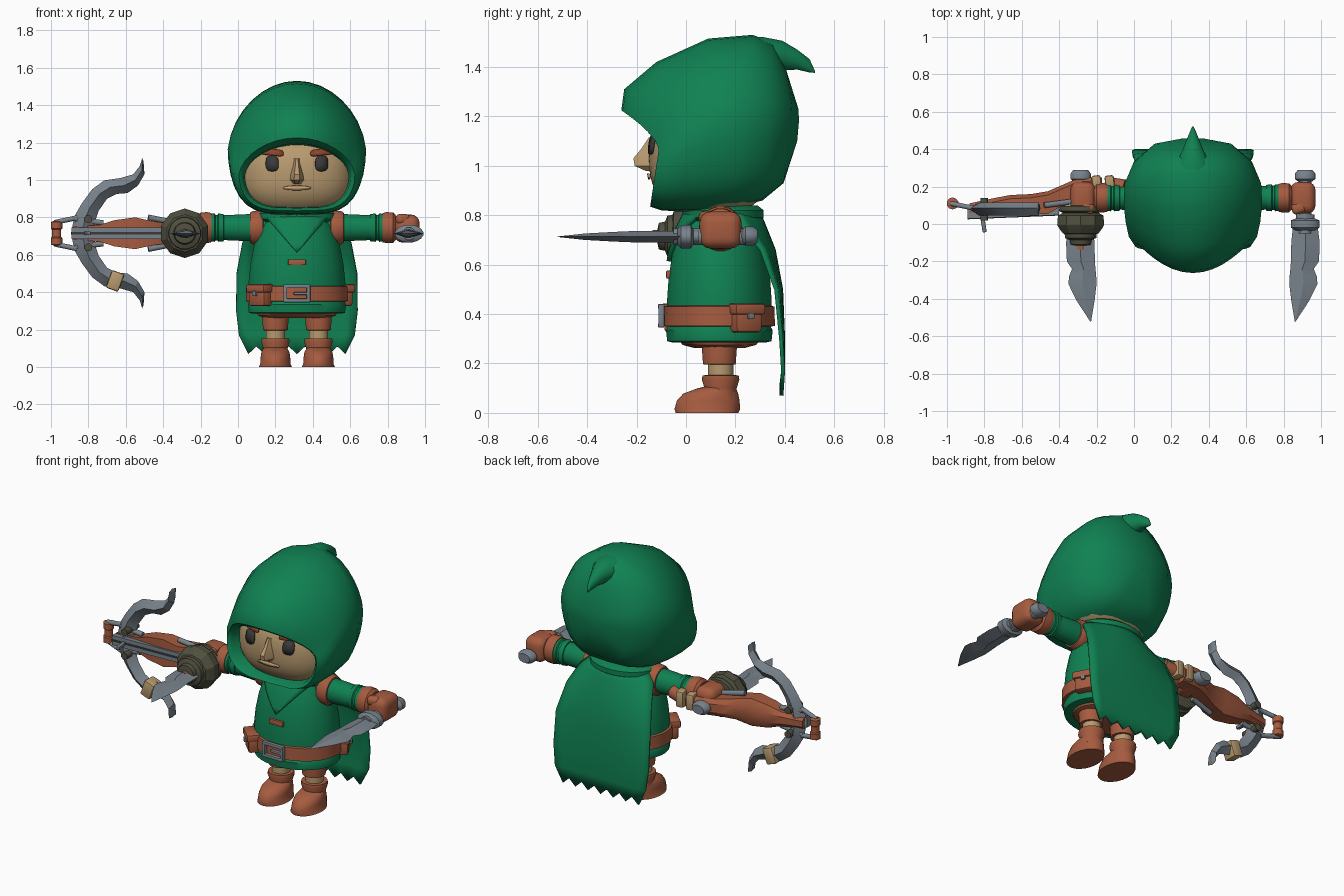
import bpy, bmesh, math
from mathutils import Vector, Matrix

if "Cube" in bpy.data.objects:
    bpy.data.objects.remove(bpy.data.objects["Cube"])

CX, CY = 0.315, 0.135          # centre line of the figure


def mat(name, c):
    m = bpy.data.materials.new(name)
    m.diffuse_color = (*c, 1)
    m.use_nodes = True
    m.node_tree.nodes["Principled BSDF"].inputs["Base Color"].default_value = m.diffuse_color
    return m


GREEN = mat("green_cloth", (0.005, 0.22, 0.085))
BROWN = mat("brown_leather", (0.38, 0.105, 0.05))
SKIN = mat("skin", (0.48, 0.325, 0.16))
STEEL = mat("steel", (0.19, 0.225, 0.26))
OLIVE = mat("olive_iron", (0.08, 0.08, 0.05))
DARK = mat("dark_grey", (0.04, 0.042, 0.04))
HAIR = mat("brow_red", (0.27, 0.06, 0.025))
LIP = mat("lip", (0.62, 0.38, 0.19))


def finish(bm, name, m, smooth=40):
    bmesh.ops.recalc_face_normals(bm, faces=bm.faces[:])
    me = bpy.data.meshes.new(name)
    bm.to_mesh(me)
    bm.free()
    me.materials.append(m)
    o = bpy.data.objects.new(name, me)
    bpy.context.collection.objects.link(o)
    if smooth:
        bpy.ops.object.select_all(action='DESELECT')
        o.select_set(True)
        bpy.context.view_layer.objects.active = o
        bpy.ops.object.shade_smooth_by_angle(angle=math.radians(smooth))
    return o


def loft(name, rings, m, smooth=40, closed=True):
    """Skin a list of equal point rings; closed rings get end caps."""
    bm = bmesh.new()
    R = [[bm.verts.new(p) for p in r] for r in rings]
    n = len(R[0])
    for a, b in zip(R, R[1:]):
        for i in range(n if closed else n - 1):
            j = (i + 1) % n
            bm.faces.new((a[i], a[j], b[j], b[i]))
    if closed:
        bm.faces.new(R[0])
        bm.faces.new(R[-1])
    return finish(bm, name, m, smooth)


def ell(c, ra, rb, axis, n=20):
    """Ellipse around a point, perpendicular to an axis (0, 1 or 2)."""
    u, v = [(1, 2), (0, 2), (0, 1)][axis]
    pts = []
    for i in range(n):
        a = 2 * math.pi * (i + 0.5) / n
        p = list(c)
        p[u] += ra * math.cos(a)
        p[v] += rb * math.sin(a)
        pts.append(p)
    return pts


def turned(name, c, prof, m, axis, n=20, flat=1.0, smooth=40):
    """Lathe with (position, radius) pairs along an axis."""
    rings = []
    for t, r in prof:
        p = list(c)
        p[axis] = t
        rings.append(ell(p, r, r * flat, axis, n))
    return loft(name, rings, m, smooth)


def box(name, c, size, m, bevel=0.0, turn=0.0, axis='Z', seg=2):
    bm = bmesh.new()
    bmesh.ops.create_cube(bm, size=1)
    bmesh.ops.scale(bm, vec=size, verts=bm.verts[:])
    if bevel:
        bmesh.ops.bevel(bm, geom=bm.edges[:], offset=bevel, segments=seg, profile=0.5, affect='EDGES')
    bm.transform(Matrix.Translation(c) @ Matrix.Rotation(turn, 4, axis))
    return finish(bm, name, m)


def tube(name, p, q, r, m, n=8):
    p, q = Vector(p), Vector(q)
    rot = (q - p).to_track_quat('Z', 'Y')
    circ = [rot @ Vector(v) for v in ell((0, 0, 0), r, r, 2, n)]
    return loft(name, [[p + v for v in circ], [q + v for v in circ]], m, 50)


# --- hood: rings run from the lining, over the rim, to the back of the head
def hood_ring(w, zb, zt, yb, ym, yt, n=32):
    pts = []
    for i in range(n):
        a = 2 * math.pi * i / n
        s, c = math.sin(a), math.cos(a)
        x = w * math.copysign(abs(s) ** (0.5 if c < 0 else 1), s) * (1 - 0.1 * max(c, 0))
        t = (c + 1) / 2
        y = yb + (ym - yb) * t / 0.6 if t < 0.6 else ym + (yt - ym) * ((t - 0.6) / 0.4) ** 1.5
        pts.append((CX + x, y, zb + (zt - zb) * t))
    return pts


hood = [(.27, .86, 1.18, .02, .02, .02), (.287, .85, 1.195, -.12, -.09, -.22),
        (.31, .835, 1.225, -.145, -.11, -.262), (.343, .82, 1.31, -.1, -.06, -.25),
        (.36, .815, 1.42, -.03, .02, -.12), (.37, .815, 1.515, .08, .11, .09),
        (.365, .83, 1.53, .2, .22, .27), (.315, .86, 1.5, .31, .34, .35),
        (.21, .93, 1.39, .395, .43, .405), (.06, 1.1, 1.23, .45, .457, .455)]
loft("hood", [hood_ring(*h) for h in hood], GREEN, 45)
tail = [(.2, 1.45, .13, .07), (.31, 1.452, .1, .072), (.39, 1.446, .06, .062),
        (.45, 1.43, .035, .042), (.5, 1.405, .014, .028), (.522, 1.38, .003, .004)]
loft("hood_tail", [ell((CX, y, z), rx, rz, 1, 12) for y, z, rx, rz in tail], GREEN)

# --- head: rounded box-like ellipsoid with plates for the features
FC, FR, P = Vector((CX, .1, 1.03)), Vector((.31, .25, .23)), 2.5


def face_y(dx, z):
    k = 1 - abs(dx / FR.x) ** P - abs((z - FC.z) / FR.z) ** P
    return FC.y - FR.y * max(k, 0) ** (1 / P)


bm = bmesh.new()
bmesh.ops.create_uvsphere(bm, u_segments=36, v_segments=22, radius=1)
for v in bm.verts:
    v.co /= sum(abs(c) ** P for c in v.co) ** (1 / P)
    v.co = FC + v.co * FR
finish(bm, "head", SKIN)


def face_plate(name, dx, z, w, h, m, tilt=0.0, power=1.0, lift=.007):
    bm = bmesh.new()
    vs = []
    for i in range(20):
        a = 2 * math.pi * i / 20
        c, s = math.cos(a), math.sin(a)
        px = dx + w * math.copysign(abs(c) ** power, c)
        pz = z + h * math.copysign(abs(s) ** power, s) + tilt * (px - dx)
        vs.append(bm.verts.new((CX + px, face_y(px, pz) - lift, pz)))
    mid = bm.verts.new((CX + dx, face_y(dx, z) - lift, z))
    for i in range(20):
        bm.faces.new((vs[i], vs[(i + 1) % 20], mid))
    o = finish(bm, name, m)
    sol = o.modifiers.new("thickness", 'SOLIDIFY')
    sol.thickness = .009
    sol.offset = 0


for s, side in ((-1, "left"), (1, "right")):
    face_plate("eye_" + side, s * .132, 1.088, .034, .042, DARK, 0, .7)
    face_plate("brow_" + side, s * .14, 1.15, .068, .017, HAIR, s * .12, .5, .014)
face_plate("mouth", 0, .957, .075, .012, LIP)
nose = [(1.115, .018, -.15), (1.07, .03, -.18), (1.03, .045, -.213), (1.0, .05, -.208), (.978, .028, -.16)]
loft("nose", [[(CX - w, -.1, z), (CX - w * .8, -.14, z), (CX - w * .3, y, z), (CX + w * .3, y, z),
               (CX + w * .8, -.14, z), (CX + w, -.1, z)] for z, w, y in nose], SKIN, 30)

# --- tunic, collar, bib, cape
TORSO = [(.285, .235, .19), (.29, .258, .212), (.335, .264, .217), (.345, .258, .21), (.45, .26, .213),
         (.55, .25, .206), (.65, .23, .19), (.74, .2, .165), (.8, .165, .135), (.86, .12, .1)]
loft("tunic", [ell((CX, CY, z), a, b, 2, 32) for z, a, b in TORSO], GREEN)
loft("collar", [ell((CX, .15, z), a, b, 2, 28) for z, a, b in
                ((.775, .19, .15), (.79, .215, .165), (.82, .215, .165), (.84, .18, .14))], GREEN)


def torso_at(z):
    for (z0, a0, b0), (z1, a1, b1) in zip(TORSO, TORSO[1:]):
        if z <= z1:
            t = (z - z0) / (z1 - z0)
            return a0 + (a1 - a0) * t, b0 + (b1 - b0) * t


rows = []
for j in range(7):
    t = j / 6
    z = .83 - .215 * t
    a, b = torso_at(z)
    rows.append([(CX + dx, CY - (b + .018) * math.sqrt(max(.05, 1 - (dx / (a + .04)) ** 2)), z)
                 for dx in [(.19 * (1 - t) + .002) * (i / 4 - 1) for i in range(9)]])
bib = loft("bib", rows, GREEN, 40, False)
bib.modifiers.new("thickness", 'SOLIDIFY').thickness = .02

rows = []
for z, hw, y, bend in ((.83, .17, .285, .1), (.76, .25, .315, .09), (.66, .29, .355, .05),
                       (.5, .322, .385, .02), (.3, .325, .393, .008), (.17, .31, .393, 0), (.07, .26, .386, 0)):
    rows.append([(CX + hw * (i / 6 - 1), y - bend * (i / 6 - 1) ** 2, z + (.04 * (i % 2) if z < .1 else 0))
                 for i in range(13)])
cape = loft("cape", rows, GREEN, 40, False)
sol = cape.modifiers.new("thickness", 'SOLIDIFY')
sol.thickness = .016
sol.offset = 0

# --- belt, buckle, chest tab, pouches
loft("belt", [ell((CX, CY, z), .26 + d, .212 + d, 2, 32) for z, d in
              ((.35, 0), (.352, .014), (.43, .012), (.434, 0))], BROWN)
for dx in (-.062, .062):
    box("buckle_side", (CX + dx, -.1, .393), (.02, .024, .095), STEEL, .004)
for z in (.355, .431):
    box("buckle_bar", (CX, -.101, z), (.14, .024, .02), STEEL, .004)
box("buckle_pin", (CX + .02, -.101, .393), (.075, .02, .014), STEEL, .003)
box("chest_tab", (CX, -.07, .56), (.095, .02, .032), BROWN, .004)
for ang in (-135, 28):
    a = math.radians(ang)
    d = Vector((math.cos(a), math.sin(a), 0))
    p = Vector((CX + .275 * d.x, CY + .228 * d.y, 0))
    box("pouch", p + Vector((0, 0, .375)), (.07, .12, .1), BROWN, .015, a)
    box("pouch_flap", p + d * .006 + Vector((0, 0, .42)), (.08, .135, .045), BROWN, .01, a)
    box("pouch_stud", p + d * .045 + Vector((0, 0, .392)), (.016, .026, .026), STEEL, .004, a)

# --- legs and boots
loft("shorts", [ell((CX, CY, z), a, b, 2, 24) for z, a, b in ((.262, .17, .1), (.275, .21, .15), (.3, .22, .17))], BROWN)
for s in (-1, 1):
    x = CX + s * .115
    turned("trouser_leg", (x, CY, 0), [(.195, .05), (.197, .067), (.28, .073), (.31, .07)], BROWN, 2)
    turned("shin", (x, CY + .005, 0), [(.13, .052), (.21, .052)], SKIN, 2)
    turned("boot_shaft", (x, CY + .005, 0), [(.05, .07), (.09, .066), (.1, .066), (.135, .077), (.152, .074), (.153, .05)], BROWN, 2)
    foot = [(0, .085, .09, .128), (.015, .086, .082, .134), (.05, .09, .08, .128), (.078, .1, .076, .112), (.1, .125, .064, .078), (.108, .135, .045, .05)]
    loft("boot_foot", [ell((x, y, z), a, b, 2, 24) for z, y, a, b in foot], BROWN)

# --- arms and hands, mirrored about the centre line
for s in (-1, 1):
    AZ, AY = .745, .14

    def arm(name, prof, m, flat=1.05):
        turned(name, (0, AY, AZ), [(CX + s * d, r) for d, r in prof], m, 0, 20, flat)
    arm("shoulder_band", [(.18, .07), (.182, .083), (.2, .088), (.235, .086), (.25, .078), (.252, .06)], BROWN)
    arm("sleeve", [(.12, .07), (.25, .07), (.395, .064)], GREEN)
    arm("sleeve_cuff", [(.39, .06), (.392, .07), (.42, .073), (.425, .066), (.435, .066), (.44, .073), (.46, .071), (.461, .05)], GREEN)
    arm("glove_cuff", [(.455, .06), (.457, .075), (.48, .08), (.515, .078), (.53, .062)], BROWN)
    box("hand", (CX + s * .588, AY, AZ - .005), (.135, .17, .15), BROWN, .045, seg=4)
    box("thumb", (CX + s * .565, AY - .055, AZ + .045), (.075, .06, .055), BROWN, .022, s * .3, seg=3)
    # dagger in the fist
    X, Z = CX + s * .6, .713
    turned("grip", (X, 0, Z), [(-.05, .035), (.24, .035)], STEEL, 1, 12)
    turned("pommel", (X, 0, Z + .003), [(.225, .035), (.24, .056), (.27, .056), (.29, .04)], STEEL, 1, 12, .7)
    if s > 0:
        turned("guard", (X, 0, Z), [(-.035, .05), (-.02, .077), (.02, .077), (.03, .05), (.05, .05)], STEEL, 1, 16, .62)
    # blade stations: y, outer edge, inner edge, half thickness
    st = [(-.02, .068, -.066, .022), (-.1, .078, -.074, .024), (-.2, .074, -.076, .023), (-.24, .046, -.079, .022),
          (-.28, .062, -.083, .02), (-.32, .066, -.085, .018), (-.41, .022, -.074, .013), (-.52, -.05, -.056, .001)]
    loft("blade", [[(X + s * a, y, Z), (X + s * (a + b) / 2, y, Z + h), (X + s * b, y, Z), (X + s * (a + b) / 2, y, Z - h)]
                   for y, a, b, h in st], STEEL, 15)

# --- round iron hub on the left fist
HX, HZ = CX - .6, .715
turned("hub_disc", (HX, 0, HZ), [(.1, .09), (.095, .115), (.07, .118), (.06, .1)], OLIVE, 1, 16)
turned("hub_ball", (HX, 0, HZ), [(.06, .1), (.045, .128), (-.005, .132), (-.025, .12), (-.05, .1), (-.055, .085)], OLIVE, 1, 10, smooth=25)
turned("hub_cap", (HX, 0, HZ), [(-.05, .088), (-.075, .085), (-.085, .06), (-.11, .055), (-.115, .03)], OLIVE, 1, 16)
turned("hub_stud", (HX, 0, HZ), [(-.1, .025), (-.135, .025)], BROWN, 1, 10)

# --- crossbow pointing sideways from the left hand
BZ = .715
stock = [(-.88, .06, .11, .035), (-.74, .06, .14, .045), (-.66, .055, .155, .07), (-.55, .05, .16, .085),
         (-.46, .055, .175, .065), (-.38, .1, .21, .055), (-.3, .14, .245, .05), (-.17, .165, .25, .045)]
loft("stock", [[(x, y0, BZ - h), (x, y0, BZ + h), (x, y1 - .02, BZ + h), (x, y1, BZ + h * .5),
                (x, y1, BZ - h * .5), (x, y1 - .02, BZ - h)] for x, y0, y1, h in stock], BROWN, 30)
for x in (-.2, -.13):
    box("stock_wrap", (x, .225, BZ + .01), (.05, .07, .1), SKIN, .012, .12)
tube("stock_end", (-.15, .215, BZ), (-.05, .2, BZ + .02), .04, BROWN, 10)
loft("rail", [[(x, y - .022, BZ - .03), (x, y - .022, BZ + .03), (x, y + .03, BZ + .03), (x, y + .03, BZ - .03)]
              for x, y in ((-.89, .05), (-.4, .07))], STEEL, 0)
loft("rail_groove", [[(x, y - .025, BZ - .006), (x, y - .025, BZ + .006), (x, y, BZ + .006), (x, y, BZ - .006)]
                     for x, y in ((-.89, .05), (-.4, .07))], DARK, 0)
# bow limbs: outer x, outer z, inner x, inner z
half = [(-.893, 0, -.77, 0), (-.875, .09, -.762, .07), (-.835, .16, -.745, .12), (-.78, .235, -.7, .185),
        (-.715, .283, -.65, .21), (-.63, .295, -.59, .215), (-.56, .315, -.535, .255), (-.525, .36, -.5, .315), (-.512, .402, -.505, .385)]
limb = [(a, -b, c, -d) for a, b, c, d in half[:0:-1]] + half
loft("bow_limbs", [[(a, .085, BZ + b), ((a + c) / 2, .045, BZ + (b + d) / 2), (c, .085, BZ + d),
                    ((a + c) / 2, .115, BZ + (b + d) / 2)] for a, b, c, d in limb], STEEL, 20)
box("limb_wrap", (-.657, .08, BZ - .255), (.07, .085, .1), SKIN, .01, .35, 'Y')
for s in (-1, 1):
    tube("limb_bolt", (-.8, .14, BZ + s * .075), (-.8, .02, BZ + s * .075), .022, OLIVE, 8)
    tube("stirrup_rod", (-.98, .11, BZ + s * .058), (-.86, .085, BZ + s * .083), .014, STEEL)
    tube("limb_brace", (-.87, .085, BZ + s * .075), (-.72, .09, BZ + s * .055), .016, STEEL)
    tube("rear_rod", (-.48, .1, BZ + s * .085), (-.33, .12, BZ + s * .055), .016, STEEL)
turned("stirrup_grip", (-.97, .11, 0), [(BZ + d, r) for d, r in
       ((-.065, .018), (-.06, .032), (-.025, .032), (-.02, .026), (.02, .026), (.025, .032), (.06, .032), (.065, .018))], BROWN, 2, 10)
box("front_sight", (-.805, -.0, BZ), (.022, .09, .02), STEEL, .004, .15)
